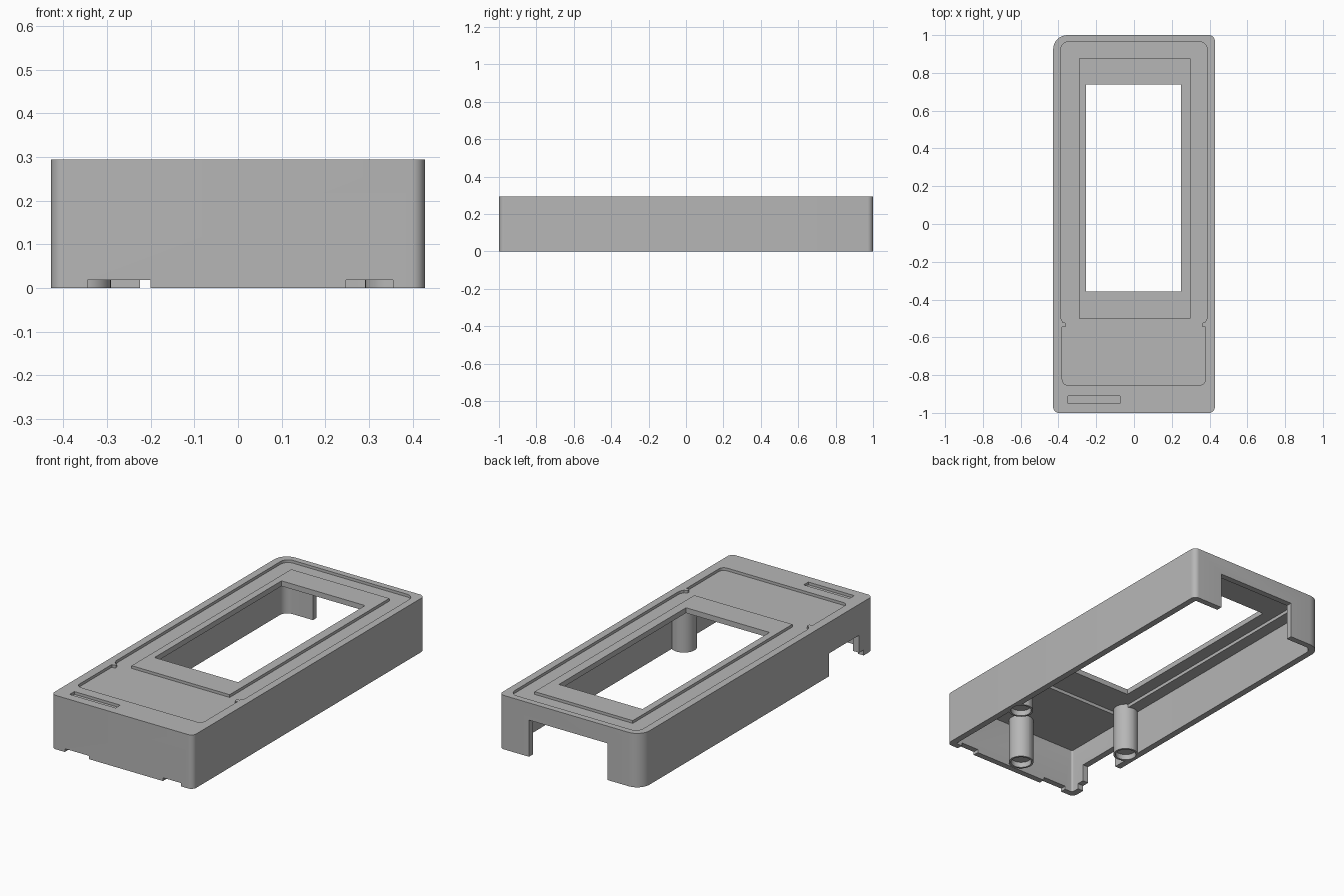
import bpy, bmesh, math
from mathutils import Vector

cube = bpy.data.objects.get("Cube")
if cube:
    bpy.data.objects.remove(cube, do_unlink=True)

grey = bpy.data.materials.new("plain grey plastic")
grey.use_nodes = True
COLOR = (0.47, 0.47, 0.47, 1)
grey.diffuse_color = COLOR
grey.node_tree.nodes["Principled BSDF"].inputs["Base Color"].default_value = COLOR


def prism(name, x0, x1, y0, y1, z0, z1, radii=(0, 0, 0, 0), steps=8):
    """Upright block; radii run front -x, front +x, back +x, back -x."""
    corners = [(x0, y0, 1, 1), (x1, y0, -1, 1), (x1, y1, -1, -1), (x0, y1, 1, -1)]
    bm = bmesh.new()
    ring = []
    for i, ((x, y, sx, sy), r) in enumerate(zip(corners, radii)):
        if r == 0:
            ring.append(bm.verts.new((x, y, z0)))
            continue
        for k in range(steps + 1):
            a = math.pi + (i + k / steps) * math.pi / 2
            ring.append(bm.verts.new((x + sx * r + r * math.cos(a),
                                      y + sy * r + r * math.sin(a), z0)))
    face = bm.faces.new(ring)
    top = bmesh.ops.extrude_face_region(bm, geom=[face])["geom"]
    bmesh.ops.translate(bm, vec=Vector((0, 0, z1 - z0)),
                        verts=[v for v in top if isinstance(v, bmesh.types.BMVert)])
    bmesh.ops.recalc_face_normals(bm, faces=bm.faces)
    mesh = bpy.data.meshes.new(name)
    bm.to_mesh(mesh)
    bm.free()
    mesh.materials.append(grey)
    obj = bpy.data.objects.new(name, mesh)
    bpy.context.collection.objects.link(obj)
    return obj


def disc(name, x, y, r, z0, z1):
    return prism(name, x - r, x + r, y - r, y + r, z0, z1, (r * 0.9999,) * 4)


def combine(target, tool, operation="DIFFERENCE"):
    mod = target.modifiers.new("shape", "BOOLEAN")
    mod.object = tool
    mod.operation = operation
    mod.solver = "EXACT"
    bpy.context.view_layer.objects.active = target
    bpy.ops.object.modifier_apply(modifier=mod.name)
    bpy.data.objects.remove(tool, do_unlink=True)


W, H = 0.428, 0.294
FLOOR = H - 0.015

# Outer shell, with one larger back corner, hollow from below
case = prism("case_shell", -W, W, -1, 1, 0, H, (0.03, 0.03, 0.03, 0.075))
combine(case, prism("hollow", -0.393, 0.393, -0.967, 0.967, -0.1, 0.247,
                    (0.01, 0.01, 0.01, 0.045)))

# Recessed face: screen area and keypad area, around a raised screen frame
recess = prism("screen_recess", -0.388, 0.388, -0.533, 0.966, FLOOR, H + 0.1, (0.045,) * 4)
combine(recess, prism("keypad_recess", -0.38, 0.378, -0.853, -0.5, FLOOR, H + 0.1,
                      (0.03,) * 4), "UNION")
# Pinch the sides where the two recessed areas meet
for sx in (-1, 1):
    tip = 0.36
    x0, x1 = sorted((sx * tip, sx * 0.42))
    combine(recess, prism("pinch", x0, x1, -0.545, -0.522, FLOOR - 0.05, H + 0.2,
                          (0.008,) * 4))
combine(recess, prism("screen_frame", -0.292, 0.3, -0.5, 0.876, FLOOR - 0.05, H + 0.2))
combine(case, recess)

# Label slot
combine(case, prism("label_slot", -0.35, -0.073, -0.95, -0.91, FLOOR, H + 0.1))

# Pocket under the screen and the window itself
combine(case, prism("screen_pocket", -0.325, 0.325, -0.54, 0.92, 0.1, 0.265))
combine(case, prism("window", -0.254, 0.25, -0.357, 0.738, 0.1, H + 0.1))

# Openings in the walls: back, right-hand side, and two small front notches
openings = [
    (-0.225, 0.247, 0.9, 1.1, 0.2),
    (-0.5, -0.36, -0.88, -0.62, 0.125),
    (-0.5, -0.36, -0.92, -0.87, 0.03),
    (-0.345, -0.2, -1.1, -0.93, 0.018),
    (0.247, 0.355, -1.1, -0.93, 0.018),
]
for x0, x1, y0, y1, top in openings:
    combine(case, prism("opening", x0, x1, y0, y1, -0.1, top))

# Screw posts with shallow cups in their lower ends
for x, y in ((-0.355, -0.49), (0.355, -0.49), (0.01, -0.9)):
    combine(case, disc("post", x, y, 0.064, 0, 0.268), "UNION")
    combine(case, disc("post_cup", x, y, 0.053, -0.1, 0.03))

bpy.ops.object.select_all(action="DESELECT")
case.select_set(True)
bpy.context.view_layer.objects.active = case
bpy.ops.object.shade_smooth_by_angle(angle=math.radians(30))
